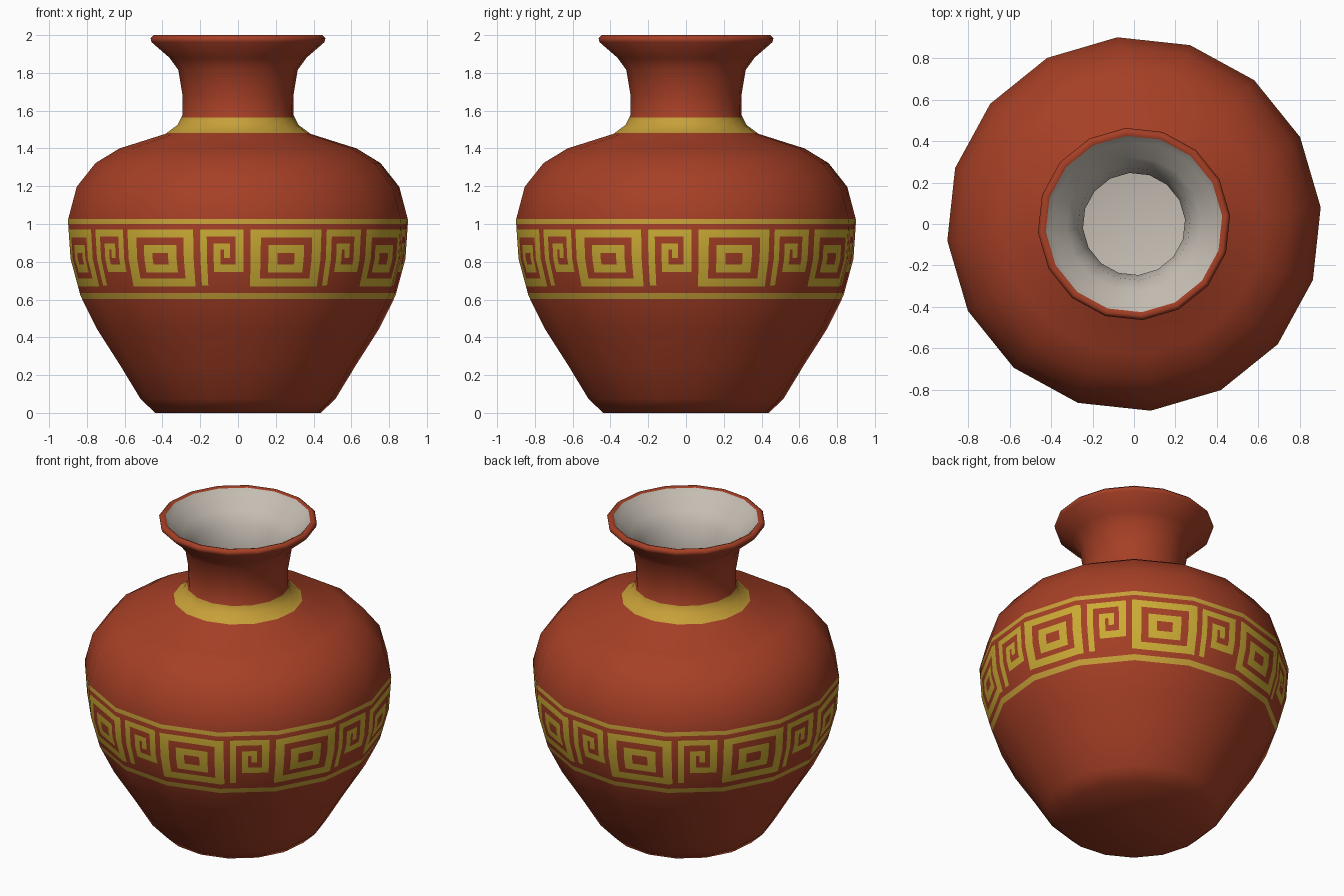
import bpy, math
from mathutils import Vector

if "Cube" in bpy.data.objects:
    bpy.data.objects.remove(bpy.data.objects["Cube"])

SIDES = 16
TURN = 5.1            # angle of the first corner, degrees
STEP = 360 / SIDES
REPEAT = 45           # the belt ornament repeats eight times
PHASE = 4.3


def material(name, rgb):
    m = bpy.data.materials.new(name)
    m.diffuse_color = (*rgb, 1)
    m.use_nodes = True
    m.node_tree.nodes["Principled BSDF"].inputs["Base Color"].default_value = m.diffuse_color
    return m


MATS = [material("terracotta", (0.38, 0.05, 0.019)),
        material("ochre_band", (0.57, 0.35, 0.04)),
        material("yellow_ornament", (0.60, 0.41, 0.035)),
        material("pale_lining", (0.57, 0.52, 0.46))]
RED, OCHRE, YELLOW, PALE = range(4)


def with_normals(profile):
    """Rows of (radius, z, normal_r, normal_z), smoothed along the profile."""
    pts = [Vector(p) for p in profile]
    segs = [Vector(((b - a).y, -(b - a).x)).normalized() for a, b in zip(pts, pts[1:])]
    rows = []
    for i, p in enumerate(pts):
        n = segs[max(i - 1, 0)] + segs[min(i, len(segs) - 1)]
        n.normalize()
        rows.append((p.x, p.y, n.x, n.y))
    return rows


def insert_heights(rows, heights):
    """Add interpolated rows at the given heights on the rising outer wall."""
    out = [rows[0]]
    for a, b in zip(rows, rows[1:]):
        for h in sorted(heights):
            if a[1] + 1e-4 < h < b[1] - 1e-4:
                t = (h - a[1]) / (b[1] - a[1])
                out.append(tuple(u + (v - u) * t for u, v in zip(a, b)))
        out.append(b)
    return out


def revolve(name, rows, columns, rule):
    """Spin rows round z on a 16-sided plan; rule(angle, z) picks the colour."""
    verts, normals, faces, index = [], [], [], []
    n = len(columns)
    for r, z, nr, nz in rows:
        for c in columns:
            off = (c - TURN) % STEP - STEP / 2
            rad = r * math.cos(math.radians(STEP / 2)) / math.cos(math.radians(off))
            ca, sa = math.cos(math.radians(c)), math.sin(math.radians(c))
            verts.append((rad * ca, rad * sa, z))
            normals.append(Vector((nr * ca, nr * sa, nz)).normalized())
    for i in range(len(rows) - 1):
        for j in range(n):
            k = (j + 1) % n
            faces.append((i * n + j, i * n + k, (i + 1) * n + k, (i + 1) * n + j))
            mid = columns[j] + ((columns[k] - columns[j]) % 360) / 2
            index.append(rule(mid, (rows[i][1] + rows[i + 1][1]) / 2))
    me = bpy.data.meshes.new(name)
    me.from_pydata(verts, [], faces)
    for m in MATS:
        me.materials.append(m)
    for p, m in zip(me.polygons, index):
        p.material_index = m
        p.use_smooth = True
    me.update()
    me.normals_split_custom_set_from_vertices(normals)
    ob = bpy.data.objects.new(name, me)
    bpy.context.collection.objects.link(ob)
    return ob


# Outer wall, from the middle of the base up to the lip
outer = with_normals([
    (0.001, 0), (0.44, 0), (0.518, 0.074), (0.625, 0.25), (0.75, 0.445),
    (0.837, 0.62), (0.89, 0.815), (0.904, 1.02), (0.857, 1.197), (0.757, 1.323),
    (0.63, 1.4), (0.386, 1.477), (0.322, 1.524), (0.296, 1.575), (0.295, 1.683),
    (0.317, 1.815), (0.364, 1.88), (0.46, 1.963), (0.465, 1.984), (0.447, 2.0),
    (0.427, 1.992)])

# Lining, from the lip down to the floor inside
lining = with_normals([
    (0.427, 1.992), (0.40, 1.96), (0.325, 1.895), (0.272, 1.82), (0.247, 1.69),
    (0.247, 1.565), (0.28, 1.5), (0.36, 1.435), (0.60, 1.355), (0.72, 1.285),
    (0.81, 1.18), (0.855, 1.02), (0.84, 0.82), (0.79, 0.64), (0.70, 0.465),
    (0.58, 0.27), (0.47, 0.1), (0.40, 0.06), (0.001, 0.06)])

# Belt ornament: rectangles (colour, angle from, to, z from, to), later ones on top
Z_LOW, Z_HIGH = 0.602, 1.027
ORNAMENT = [
    (OCHRE, 0, REPEAT, Z_LOW, 0.635), (OCHRE, 0, REPEAT, 1.0, Z_HIGH),
    # nested squares
    (YELLOW, 0, 25.3, 0.668, 0.97), (RED, 3.5, 21.8, 0.712, 0.928),
    (YELLOW, 6.3, 19.0, 0.742, 0.888), (RED, 9.6, 15.7, 0.786, 0.846),
    # square spiral
    (YELLOW, 27.6, 29.9, 0.675, 0.97), (YELLOW, 27.6, 42.6, 0.935, 0.97),
    (YELLOW, 39.9, 42.6, 0.745, 0.97), (YELLOW, 32.2, 42.6, 0.745, 0.785),
    (YELLOW, 32.2, 34.6, 0.745, 0.897), (YELLOW, 32.2, 38.0, 0.866, 0.897),
    (YELLOW, 35.8, 38.0, 0.82, 0.897)]


def belt_rule(angle, z):
    u, colour = (angle - PHASE) % REPEAT, RED
    for c, u0, u1, z0, z1 in ORNAMENT:
        if u0 <= u <= u1 and z0 <= z <= z1:
            colour = c
    return colour


def body_rule(angle, z):
    return OCHRE if 1.482 < z < 1.565 else RED


corners = [TURN + STEP * i for i in range(SIDES)]
cuts = {u % REPEAT for o in ORNAMENT for u in o[1:3]}
fine = sorted({round(a % 360, 4) for a in
               corners + [PHASE + u + REPEAT * i for u in cuts for i in range(8)]})
heights = {z for o in ORNAMENT for z in o[3:5]} | {1.482, 1.565}
full = insert_heights(outer, heights)
low = [r for r in full if r[1] <= Z_LOW + 1e-6]
belt = [r for r in full if Z_LOW - 1e-6 <= r[1] <= Z_HIGH + 1e-6]
high = [r for r in full if r[1] >= Z_HIGH - 1e-6]

revolve("lower_body", low, corners, body_rule)
revolve("ornament_belt", belt, fine, belt_rule)
revolve("shoulder_and_neck", high, corners, body_rule)
revolve("inner_lining", lining, corners, lambda a, z: PALE)
